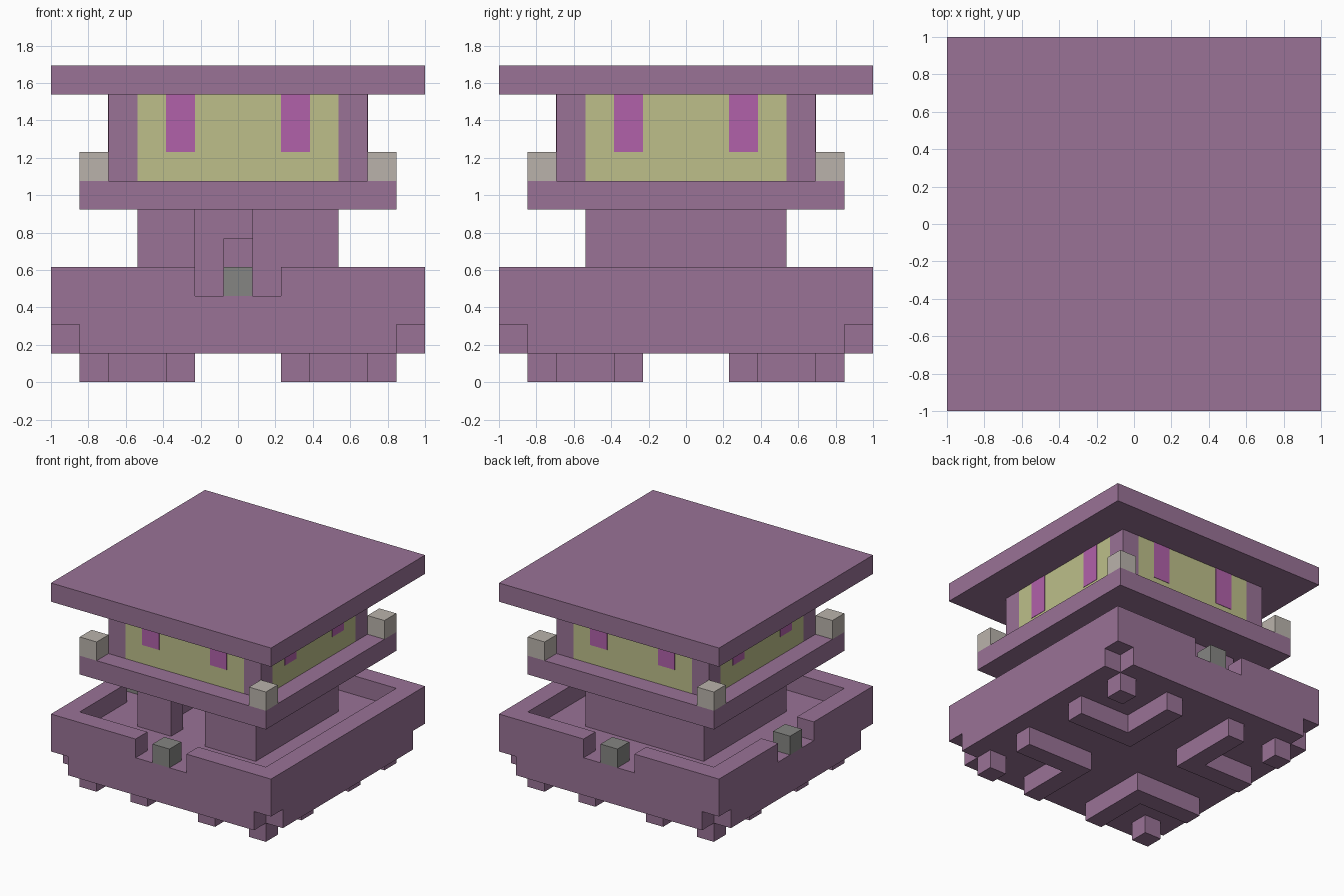
import bpy, bmesh

U = 2 / 13  # one building block

old = bpy.data.objects.get("Cube")
if old:
    bpy.data.objects.remove(old, do_unlink=True)


def material(name, rgb):
    m = bpy.data.materials.new(name)
    m.use_nodes = True
    m.diffuse_color = (*rgb, 1)
    m.node_tree.nodes["Principled BSDF"].inputs["Base Color"].default_value = (*rgb, 1)
    return m


PURPLE = material("muted purple", (0.32, 0.17, 0.305))
YELLOW = material("window yellow", (0.51, 0.52, 0.255))
PINK = material("curtain magenta", (0.44, 0.12, 0.4))
PALE = material("pale stone", (0.49, 0.45, 0.41))
GREY = material("dark stone", (0.235, 0.235, 0.225))


def prism(name, outline, z0, z1, mat):
    """Extrude a plan outline, in block units, from z0 to z1."""
    bm = bmesh.new()
    base = bm.faces.new([bm.verts.new((x * U, y * U, z0 * U)) for x, y in outline])
    ext = bmesh.ops.extrude_face_region(bm, geom=[base])
    top = [g for g in ext["geom"] if isinstance(g, bmesh.types.BMVert)]
    bmesh.ops.translate(bm, verts=top, vec=(0, 0, (z1 - z0) * U))
    bmesh.ops.recalc_face_normals(bm, faces=bm.faces)
    mesh = bpy.data.meshes.new(name)
    bm.to_mesh(mesh)
    bm.free()
    mesh.materials.append(mat)
    obj = bpy.data.objects.new(name, mesh)
    bpy.context.collection.objects.link(obj)
    return obj


def rect(x0, x1, y0, y1):
    return [(x0, y0), (x1, y0), (x1, y1), (x0, y1)]


def square(r):
    return rect(-r, r, -r, r)


def flip(outline, sx, sy):
    return [(x * sx, y * sy) for x, y in outline]


def turn(outline, quarters):
    for _ in range(quarters):
        outline = [(-y, x) for x, y in outline]
    return outline


def cross(r, s):
    """Square of half-width r with its corners cut back to s."""
    corner = [(r, -s), (r, s), (s, s)]
    return [p for q in range(4) for p in turn(corner, q)]


QUADRANTS = [(sx, sy) for sx in (-1, 1) for sy in (-1, 1)]

# Feet: a corner block and an angled runner in each quadrant
runner = [(1.5, 1.5), (5.5, 1.5), (5.5, 2.5), (2.5, 2.5), (2.5, 5.5), (1.5, 5.5)]
for sx, sy in QUADRANTS:
    prism("corner_foot", flip(rect(4.5, 5.5, 4.5, 5.5), sx, sy), 0, 1, PURPLE)
    prism("angled_foot", flip(runner, sx, sy), 0, 1, PURPLE)

# Base with notched lower corners
prism("base_lower", cross(6.5, 5.5), 1, 2, PURPLE)
prism("base_upper", square(6.5), 2, 3, PURPLE)

# Rim wall, open at front, back and one side
rim_u = [(1.5, -6.5), (6.5, -6.5), (6.5, 6.5), (1.5, 6.5),
         (1.5, 5.5), (5.5, 5.5), (5.5, -5.5), (1.5, -5.5)]
rim_l = [(-1.5, -6.5), (-1.5, -5.5), (-5.5, -5.5),
         (-5.5, -1.5), (-6.5, -1.5), (-6.5, -6.5)]
prism("rim_left", rim_u, 3, 4, PURPLE)
for sy in (1, -1):
    prism("rim_corner", flip(rim_l, 1, sy), 3, 4, PURPLE)

# Stone block in each rim opening
gate = rect(-0.5, 0.5, -6.5, -5.5)
for q in (0, 2, 3):
    prism("gate_stone", turn(gate, q), 3, 4, GREY)

# Hollow neck with an off-centre doorway and a pedestal inside
neck = [(-1.5, -3.5), (-3.5, -3.5), (-3.5, 3.5), (3.5, 3.5), (3.5, -3.5), (0.5, -3.5),
        (0.5, -2.5), (2.5, -2.5), (2.5, 2.5), (-2.5, 2.5), (-2.5, -2.5), (-1.5, -2.5)]
prism("neck_walls", neck, 3, 6, PURPLE)
prism("pedestal", square(0.5), 3, 5, PURPLE)

# Ledge with corner lamps
prism("ledge", square(5.5), 6, 7, PURPLE)
for sx, sy in QUADRANTS:
    prism("corner_lamp", flip(rect(4.5, 5.5, 4.5, 5.5), sx, sy), 7, 8, PALE)
    prism("corner_post", flip(rect(3.5, 4.5, 3.5, 4.5), sx, sy), 7, 10, PURPLE)

# Glowing windows with a pair of curtains on every side
prism("windows", cross(4.5, 3.5), 7, 10, YELLOW)
for q in range(4):
    for x in (-2.5, 1.5):
        prism("curtain", turn(rect(x, x + 1, -4.52, -4.49), q), 8, 10, PINK)

# Roof slab
prism("roof", square(6.5), 10, 11, PURPLE)
